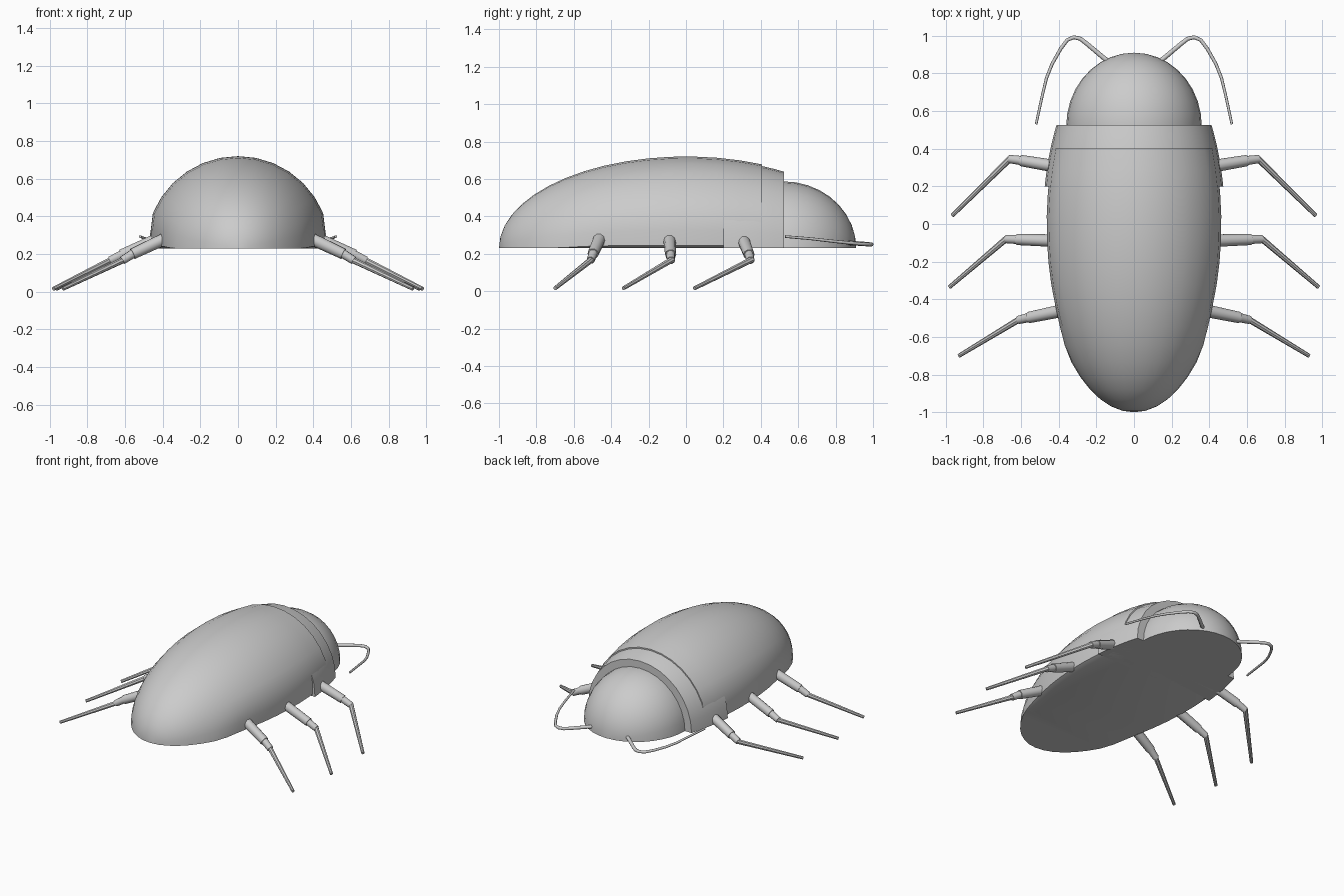
import bpy, bmesh, math
from mathutils import Vector

if "Cube" in bpy.data.objects:
    bpy.data.objects.remove(bpy.data.objects["Cube"])

BASE = 0.23  # height of the flat underside


def finish(name, bm, angle=35):
    bmesh.ops.remove_doubles(bm, verts=bm.verts, dist=1e-5)
    bmesh.ops.recalc_face_normals(bm, faces=bm.faces)
    me = bpy.data.meshes.new(name)
    bm.to_mesh(me)
    bm.free()
    ob = bpy.data.objects.new(name, me)
    bpy.context.collection.objects.link(ob)
    bpy.ops.object.select_all(action='DESELECT')
    ob.select_set(True)
    bpy.context.view_layer.objects.active = ob
    bpy.ops.object.shade_smooth_by_angle(angle=math.radians(angle))
    return ob


def loft(bm, rings, closed):
    loops = [[bm.verts.new(p) for p in r] for r in rings]
    for a, b in zip(loops, loops[1:]):
        n = len(a)
        for i in range(n if closed else n - 1):
            bm.faces.new((a[i], a[(i + 1) % n], b[(i + 1) % n], b[i]))
    return loops


def half_dome(name, cy, radii, y0, y1, tucked=False, rings=16, segs=16):
    """Upper half of an ellipsoid along y, sliced at y0 and y1, flat below."""
    rx, ry, rz = radii
    t0, t1 = (math.asin(max(-1, min(1, (y - cy) / ry))) for y in (y0, y1))
    sections = []
    for i in range(rings + 1):
        t = t0 + (t1 - t0) * i / rings
        y, s = cy + ry * math.sin(t), max(math.cos(t), 1e-4)
        # tuck: sides pulled in, except at the tail
        k = min(1, max(0, (y + 0.72) / 0.22)) if tucked else 0
        wide, foot, lift = 1 - 0.053 * k, 1 - 0.12 * k, 0.014 * k
        sec = [(rx * s * foot, y, BASE)]
        for j in range(segs + 1):
            a = math.pi * j / segs
            x = max(-wide, min(wide, math.cos(a))) * rx * s
            sec.append((x, y, BASE + max(lift * s, rz * s * math.sin(a))))
        sec.append((-rx * s * foot, y, BASE))
        sections.append(sec)
    bm = bmesh.new()
    loops = loft(bm, sections, True)
    bm.faces.new(loops[0])
    bm.faces.new(loops[-1])
    bmesh.ops.dissolve_degenerate(bm, dist=1e-4, edges=bm.edges)
    return finish(name, bm)


def tube(bm, path, radii, sides=10):
    pts = [Vector(p) for p in path]
    rings = []
    for i, p in enumerate(pts):
        d = (pts[min(i + 1, len(pts) - 1)] - pts[max(i - 1, 0)]).normalized()
        u = d.cross(Vector((0, 0, 1))).normalized()
        v = d.cross(u)
        rings.append([p + radii[i] * (u * math.cos(a) + v * math.sin(a))
                      for a in (2 * math.pi * k / sides for k in range(sides))])
    loops = loft(bm, rings, True)
    bm.faces.new(loops[0])
    bm.faces.new(loops[-1])


# Body: abdomen shell, collar plate and head
half_dome("abdomen", 0, (0.49, 1.0, 0.49), -1.0, 0.405, tucked=True)
half_dome("collar", 0, (0.484, 1.0, 0.48), 0.2, 0.525, rings=6)
half_dome("head", 0.52, (0.36, 0.39, 0.357), 0.45, 0.91, rings=10)

# Legs: hip, knee joint and shin for each side
legs = {
    "front": [(0.38, 0.30, 0.29), (0.60, 0.337, 0.195), (0.66, 0.345, 0.165), (0.965, 0.045, 0.015)],
    "middle": [(0.38, -0.09, 0.30), (0.62, -0.082, 0.195), (0.68, -0.08, 0.165), (0.98, -0.335, 0.015)],
    "rear": [(0.38, -0.46, 0.285), (0.56, -0.497, 0.20), (0.615, -0.51, 0.165), (0.93, -0.7, 0.015)],
}
for side, sx in (("right", 1), ("left", -1)):
    for name, pts in legs.items():
        a, b, c, d = [Vector((p[0] * sx, p[1], p[2])) for p in pts]
        bm = bmesh.new()
        tube(bm, [a, b], [0.034, 0.03])
        tube(bm, [b + (b - c) * 0.3, c], [0.025, 0.022])
        tube(bm, [c + (c - d) * 0.03, d], [0.017, 0.011], 8)
        finish(f"{name}_{side}_leg", bm, 40)

    # Antenna: feeler sweeping forward and then back
    path = [(0.12, 0.85, 0.26), (0.17, 0.89, 0.257), (0.25, 0.957, 0.252), (0.285, 0.984, 0.25),
            (0.32, 0.992, 0.25), (0.355, 0.977, 0.25), (0.39, 0.93, 0.253),
            (0.435, 0.85, 0.26), (0.465, 0.775, 0.268), (0.49, 0.67, 0.28), (0.52, 0.53, 0.292)]
    bm = bmesh.new()
    tube(bm, [(x * sx, y, z) for x, y, z in path],
         [0.013 - 0.0006 * i for i in range(len(path))], 8)
    finish(f"{side}_antenna", bm, 50)
